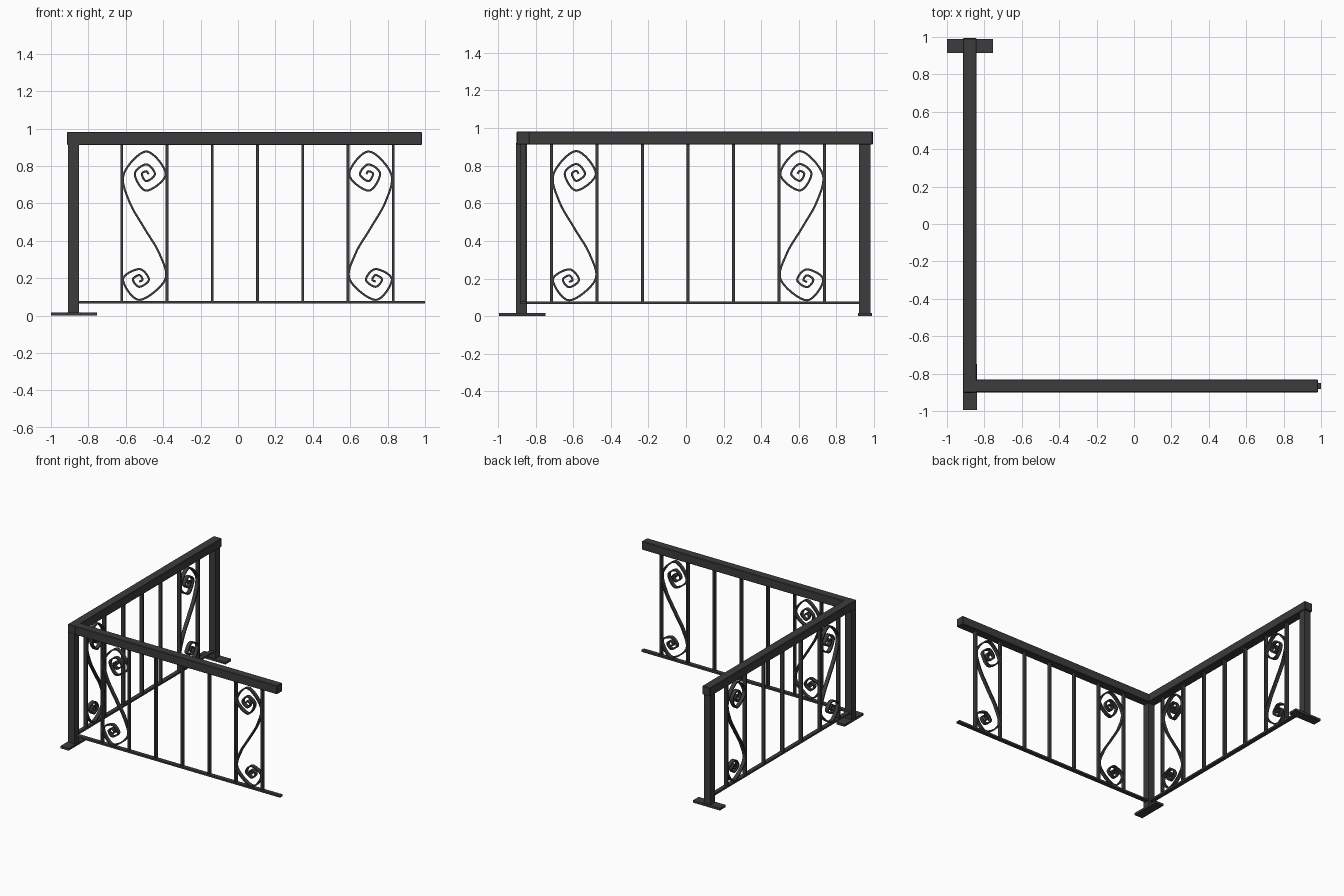
import bpy, bmesh
from math import cos, sin, pi
from mathutils import Vector, Matrix

cube = bpy.data.objects.get("Cube")
if cube:
    bpy.data.objects.remove(cube, do_unlink=True)

iron = bpy.data.materials.new("dark_iron")
iron.use_nodes = True
colour = (0.045, 0.045, 0.045, 1)
iron.diffuse_color = colour
iron.node_tree.nodes["Principled BSDF"].inputs["Base Color"].default_value = colour


def finish(name, bm):
    bmesh.ops.recalc_face_normals(bm, faces=bm.faces)
    mesh = bpy.data.meshes.new(name)
    bm.to_mesh(mesh)
    bm.free()
    mesh.materials.append(iron)
    obj = bpy.data.objects.new(name, mesh)
    bpy.context.collection.objects.link(obj)
    return obj


def box(name, lo, hi, bevel=0):
    lo, hi = Vector(lo), Vector(hi)
    bm = bmesh.new()
    mat = Matrix.Translation((lo + hi) / 2) @ Matrix.Diagonal((*(hi - lo), 1))
    bmesh.ops.create_cube(bm, size=1, matrix=mat)
    if bevel:
        bmesh.ops.bevel(bm, geom=bm.edges[:], offset=bevel, segments=1, affect='EDGES')
    return finish(name, bm)


def spiral(centre, start, radii):
    """Clockwise quarter-turn points winding inwards."""
    return [Vector((centre[0] + r * cos(start - i * pi / 2),
                    centre[1] + r * sin(start - i * pi / 2)))
            for i, r in enumerate(radii)]


def smooth_path(pts, steps=8):
    """Catmull-Rom curve through the points."""
    p = [2 * pts[0] - pts[1], *pts, 2 * pts[-1] - pts[-2]]
    out = []
    for a, b, c, d in zip(p, p[1:], p[2:], p[3:]):
        for i in range(steps):
            t = i / steps
            out.append((2 * b + (c - a) * t + (2 * a - 5 * b + 4 * c - d) * t ** 2
                        + (3 * b - a - 3 * c + d) * t ** 3) / 2)
    return out + [pts[-1]]


# S-shaped scroll centreline: top spiral, diagonal, bottom spiral
top = spiral((0.011, 0.757), pi, [.121, .121, .104, .089, .062, .052, .046, .038, .024, .015, .012])
low = spiral((-0.027, 0.193), 0, [.139, .109, .087, .056, .052, .039, .034, .024, .018, .012])
diagonal = [Vector(v) for v in ((-.081, .612), (0, .468), (.081, .331))]
scroll_path = smooth_path(top[::-1] + diagonal + low)


def scroll(name, place, centre, flip, thick=0.011, depth=0.03):
    bm = bmesh.new()
    rings = []
    last = len(scroll_path) - 1
    for i, p in enumerate(scroll_path):
        t = (scroll_path[min(i + 1, last)] - scroll_path[max(i - 1, 0)]).normalized()
        n = Vector((-t.y, t.x)) * thick / 2
        ring = []
        for side, d in ((1, 1), (1, -1), (-1, -1), (-1, 1)):
            q = p + n * side
            ring.append(bm.verts.new(place(centre + flip * q.x, d * depth / 2, q.y)))
        rings.append(ring)
    for a, b in zip(rings, rings[1:]):
        for k in range(4):
            j = (k + 1) % 4
            bm.faces.new((a[k], a[j], b[j], b[k]))
    bm.faces.new(rings[0])
    bm.faces.new(rings[-1])
    obj = finish(name, bm)
    bpy.ops.object.select_all(action='DESELECT')
    obj.select_set(True)
    bpy.context.view_layer.objects.active = obj
    bpy.ops.object.shade_smooth_by_angle(angle=pi / 4)


def panel(name, place, first, start, end):
    """Bottom rail, seven flat balusters and a mirrored pair of scrolls."""
    step, half = 0.242, 0.0075

    def bar(part, u0, u1, z0, z1, depth):
        a, b = place(u0, -depth / 2, z0), place(u1, depth / 2, z1)
        box(f"{name}_{part}", a, b)

    bar("bottom_rail", start, end, 0.064, 0.079, 0.034)
    for i in range(7):
        u = first + i * step
        bar(f"baluster_{i + 1}", u - half, u + half, 0.075, 0.92, 0.03)
    scroll(f"{name}_scroll_near", place, first + step / 2, 1)
    scroll(f"{name}_scroll_far", place, first + step * 5.5, -1)


panel("front", lambda u, d, z: (u, -0.866 + d, z), -0.622, -0.86, 1.0)
panel("side", lambda u, d, z: (-0.88 + d, u, z), -0.715, -0.86, 0.93)

# Handrails
box("side_handrail", (-0.915, -0.902, 0.912), (-0.842, 0.994, 0.982), 0.004)
box("front_handrail", (-0.85, -0.9, 0.912), (0.984, -0.831, 0.982), 0.004)

# Posts and base plates
box("corner_post", (-0.91, -0.904, 0.005), (-0.85, -0.846, 0.92))
box("back_post", (-0.91, 0.921, 0.005), (-0.85, 0.98, 0.92))
box("corner_base_plate", (-0.915, -0.994, 0), (-0.84, -0.748, 0.018))
box("back_base_plate", (-1.0, 0.915, 0), (-0.755, 0.99, 0.018))
